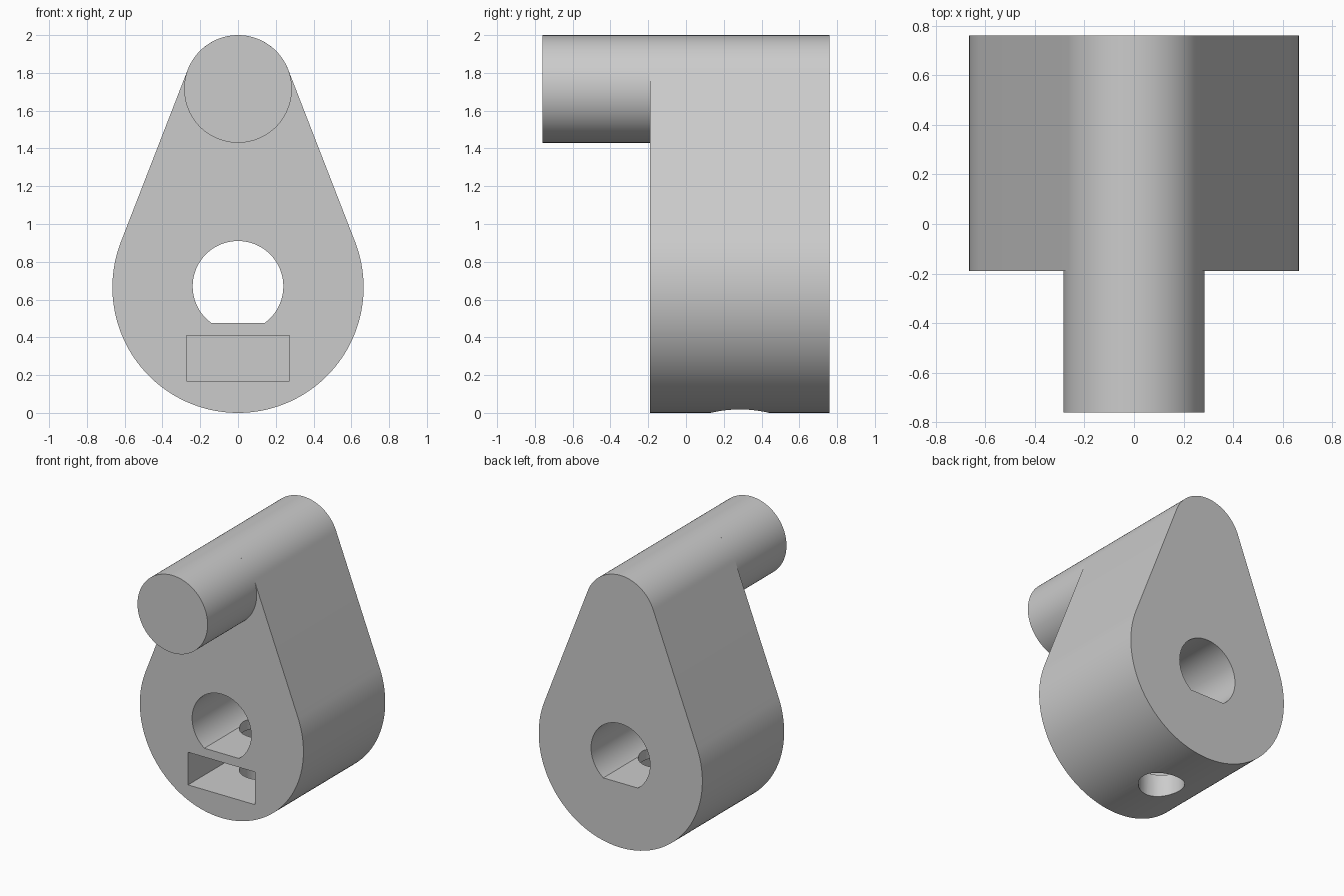
import bpy, bmesh
from math import pi, sin, cos, asin, radians

cube = bpy.data.objects.get("Cube")
if cube:
    bpy.data.objects.remove(cube)

grey = bpy.data.materials.new("plain grey")
grey.use_nodes = True
grey.diffuse_color = (0.6, 0.6, 0.6, 1)
grey.node_tree.nodes["Principled BSDF"].inputs["Base Color"].default_value = (0.6, 0.6, 0.6, 1)

FRONT, BACK, PIN_FRONT = -0.19, 0.76, -0.76
BIG_R, PIN_R = 0.665, 0.285
PIN_Z = 2 - PIN_R
HOLE_R, HOLE_Z, HOLE_FLAT = 0.24, 0.67, 0.475
SCREW_Y, SCREW_R = 0.285, 0.155


def arc(r, z, start, end, n):
    """Points of an arc in the x-z plane around (0, z)."""
    return [(r * cos(start + (end - start) * i / n),
             z + r * sin(start + (end - start) * i / n)) for i in range(n + 1)]


def prism(name, outline, y0, y1):
    """Extrude an x-z outline from y0 to y1."""
    bm = bmesh.new()
    face = bm.faces.new([bm.verts.new((x, y0, z)) for x, z in outline])
    moved = bmesh.ops.extrude_face_region(bm, geom=[face])["geom"]
    verts = [v for v in moved if isinstance(v, bmesh.types.BMVert)]
    bmesh.ops.translate(bm, verts=verts, vec=(0, y1 - y0, 0))
    bmesh.ops.recalc_face_normals(bm, faces=bm.faces)
    mesh = bpy.data.meshes.new(name)
    bm.to_mesh(mesh)
    bm.free()
    mesh.materials.append(grey)
    obj = bpy.data.objects.new(name, mesh)
    bpy.context.collection.objects.link(obj)
    return obj


def smooth(obj):
    bpy.ops.object.select_all(action="DESELECT")
    obj.select_set(True)
    bpy.context.view_layer.objects.active = obj
    bpy.ops.object.shade_smooth_by_angle(angle=radians(30))


# Teardrop arm: two arcs joined by their common tangents
tilt = asin((BIG_R - PIN_R) / (PIN_Z - BIG_R))
teardrop = (arc(PIN_R, PIN_Z, tilt, pi - tilt, 48)
            + arc(BIG_R, BIG_R, pi - tilt, 2 * pi + tilt, 96))
arm = prism("crank_arm", teardrop, FRONT, BACK)

# Crank pin, flush with the top of the arm
pin = prism("crank_pin", arc(PIN_R, PIN_Z, tilt, tilt + 2 * pi, 96)[:-1], PIN_FRONT, FRONT)

# D-shaped shaft hole
flat = asin((HOLE_Z - HOLE_FLAT) / HOLE_R)
shaft = prism("shaft_hole_cutter", arc(HOLE_R, HOLE_Z, -flat, pi + flat, 64), FRONT - 0.1, BACK + 0.1)

# Pocket for a square nut, open at the front
slot = prism("nut_slot_cutter", [(-0.273, 0.17), (0.273, 0.17), (0.273, 0.41), (-0.273, 0.41)],
             FRONT - 0.1, SCREW_Y + 0.273)

# Set screw hole from the underside up into the shaft hole
bpy.ops.mesh.primitive_cylinder_add(vertices=48, radius=SCREW_R, depth=0.65,
                                    location=(0, SCREW_Y, 0.225))
screw = bpy.context.object
screw.name = "screw_hole_cutter"
screw.data.materials.append(grey)

for cutter in (shaft, slot, screw):
    mod = arm.modifiers.new(cutter.name, "BOOLEAN")
    mod.operation = "DIFFERENCE"
    mod.solver = "EXACT"
    mod.object = cutter
    bpy.context.view_layer.objects.active = arm
    bpy.ops.object.modifier_apply(modifier=mod.name)
    bpy.data.objects.remove(cutter)

smooth(arm)
smooth(pin)
